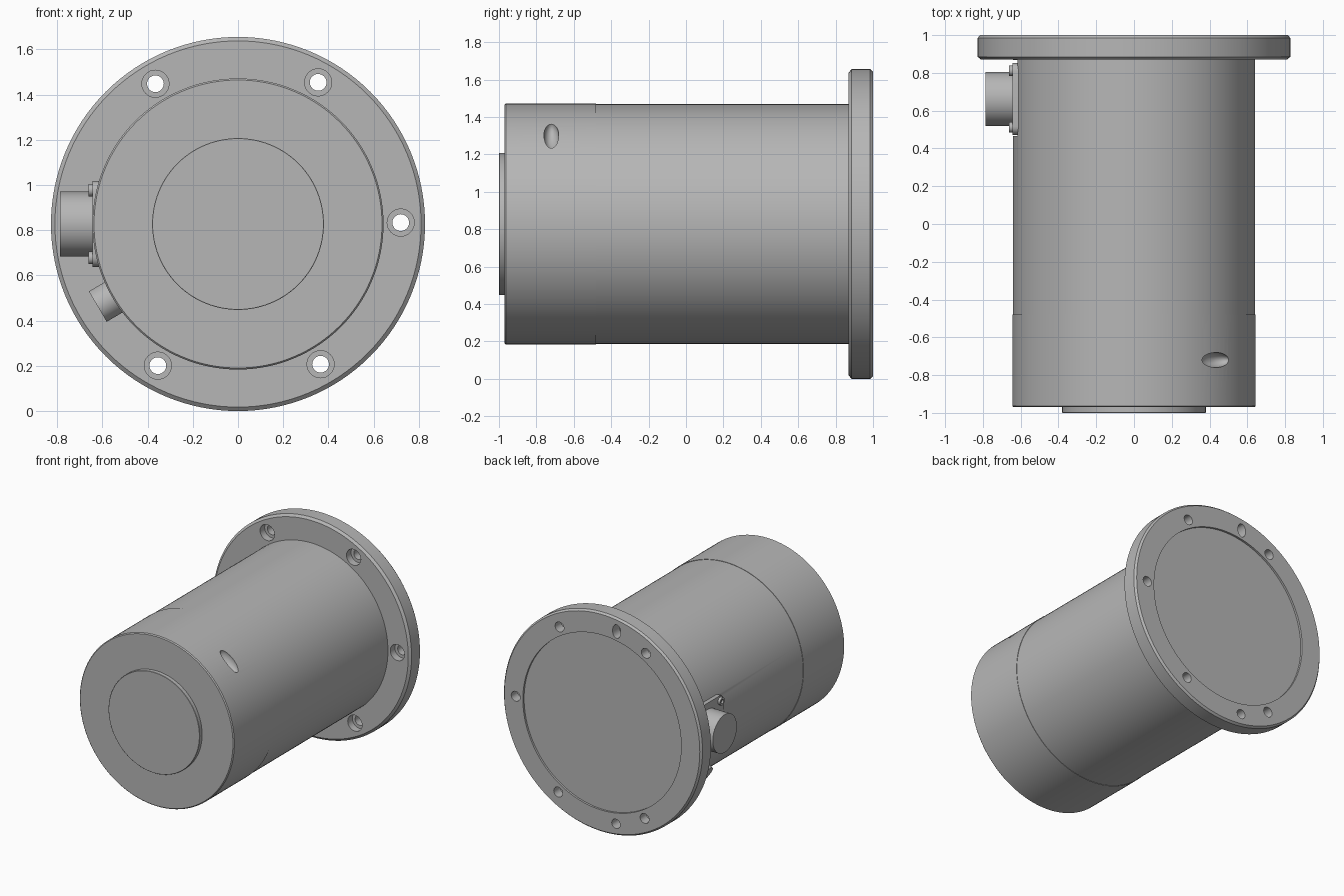
import bpy, bmesh, math
from mathutils import Vector, Matrix

if "Cube" in bpy.data.objects:
    bpy.data.objects.remove(bpy.data.objects["Cube"])

CZ = 0.8275  # height of the main axis

grey = bpy.data.materials.new("mid grey")
grey.diffuse_color = (0.47, 0.47, 0.47, 1)
grey.use_nodes = True
grey.node_tree.nodes["Principled BSDF"].inputs["Base Color"].default_value = grey.diffuse_color


def finish(name, bm):
    bmesh.ops.recalc_face_normals(bm, faces=bm.faces)
    me = bpy.data.meshes.new(name)
    bm.to_mesh(me)
    bm.free()
    me.materials.append(grey)
    ob = bpy.data.objects.new(name, me)
    bpy.context.collection.objects.link(ob)
    return ob


def turned(name, profile, origin, axis, segs=48, stretch=(1, 1)):
    """Closed turned part: profile is (radius, distance along axis)."""
    bm = bmesh.new()
    rings = []
    for r, t in profile:
        rings.append([bm.verts.new((r * stretch[0] * math.cos(2 * math.pi * i / segs),
                                    r * stretch[1] * math.sin(2 * math.pi * i / segs), t))
                      for i in range(segs)])
    for a, b in zip(rings, rings[1:]):
        for i in range(segs):
            j = (i + 1) % segs
            bm.faces.new((a[i], a[j], b[j], b[i]))
    bm.faces.new(rings[0])
    bm.faces.new(rings[-1])
    rot = Vector(axis).to_track_quat('Z', 'Y').to_matrix().to_4x4()
    bm.transform(Matrix.Translation(origin) @ rot)
    return finish(name, bm)


def box(name, lo, hi):
    bm = bmesh.new()
    bmesh.ops.create_cube(bm, size=1)
    for v in bm.verts:
        v.co = [(lo[k] + hi[k]) / 2 + v.co[k] * (hi[k] - lo[k]) for k in range(3)]
    return finish(name, bm)


def activate(ob):
    bpy.ops.object.select_all(action='DESELECT')
    ob.select_set(True)
    bpy.context.view_layer.objects.active = ob


def cut(target, cutter):
    m = target.modifiers.new("cut", 'BOOLEAN')
    m.operation = 'DIFFERENCE'
    m.solver = 'EXACT'
    m.object = cutter
    activate(target)
    bpy.ops.object.modifier_apply(modifier=m.name)
    bpy.data.objects.remove(cutter)


def around(radius, degrees, y):
    a = math.radians(degrees)
    return Vector((radius * math.cos(a), y, CZ + radius * math.sin(a)))


Y = (0, 1, 0)
AXIS = (0, 0, CZ)

# Mounting flange with chamfered rims and a shallow recess in the back
flange = turned("mounting_flange", [(0.81, 0.87), (0.8275, 0.885), (0.8275, 0.985),
                                    (0.815, 1.0), (0.66, 1.0), (0.66, 0.985)],
                AXIS, Y, 128)

# Counterbored bolt holes; the sixth position is left free for the connector
for k in (0, 1, 2, 4, 5):
    p = around(0.72, 60 * k + 0.5, 0)
    cut(flange, turned("bolt_cutter", [(0.06, 0.8), (0.06, 0.925), (0.037, 0.925),
                                       (0.037, 1.1)], p, Y, 32))

# Blind locating slot and locating hole in the back
cut(flange, turned("slot_cutter", [(0.034, 0.92), (0.034, 1.1)],
                   around(0.73, 99.6, 0), Y, 32, (1, 1.5)))
cut(flange, turned("pin_cutter", [(0.035, 0.92), (0.035, 1.1)],
                   around(0.74, 261, 0), Y, 32))

# Main housing with a flat seat for the side connector
housing = turned("housing", [(0.641, -0.48), (0.641, 0.9)], AXIS, Y, 128)
cut(housing, box("seat_cutter", (-0.8, 0.465, CZ - 0.25), (-0.617, 0.868, CZ + 0.25)))

# End cap with an oval dimple in its upper right side
cap = turned("end_cap", [(0.637, -0.97), (0.644, -0.963), (0.644, -0.48)], AXIS, Y, 128)
dent = [(math.sin(math.pi * i / 12), -0.05 * math.cos(math.pi * i / 12)) for i in range(1, 12)]
dimple = turned("dimple_cutter", dent, around(0.638, 47.5, -0.72),
                around(1, 47.5, 0) - Vector(AXIS), 32)
radial = around(1, 47.5, 0) - Vector(AXIS)
for v in dimple.data.vertices:
    d = v.co - around(0.638, 47.5, -0.72)
    up = radial * d.dot(radial)
    side = d - up
    along = side.y
    tangent = Vector((side.x, 0, side.z))
    v.co = around(0.638, 47.5, -0.72) + up + Vector((0, along * 0.04, 0)) + tangent * 0.095
cut(cap, dimple)

# Raised disc on the front
disc = turned("front_disc", [(0.378, -1.0), (0.38, -0.998), (0.38, -0.96)], AXIS, Y, 96)

# Side connector: rounded plate, barrel and four socket screws
CY = 0.662
plate = box("connector_plate", (-0.643, CY - 0.19, CZ - 0.19), (-0.61, CY + 0.19, CZ + 0.19))
bm = bmesh.new()
bm.from_mesh(plate.data)
corners = [e for e in bm.edges if abs(e.verts[0].co.x - e.verts[1].co.x) > 0.01]
bmesh.ops.bevel(bm, geom=corners, offset=0.045, segments=6, affect='EDGES', profile=0.5)
bm.to_mesh(plate.data)
bm.free()
barrel = turned("connector_barrel", [(0.143, 0.61), (0.143, 0.787)],
                (0, CY, CZ), (-1, 0, 0), 64)
parts = [flange, housing, cap, disc, plate, barrel]
for sy in (-1, 1):
    for sz in (-1, 1):
        parts.append(turned("connector_screw", [(0.028, 0.63), (0.028, 0.662),
                                                (0.015, 0.662), (0.015, 0.648)],
                            (0, CY + sy * 0.15, CZ + sz * 0.15), (-1, 0, 0), 24))

# Small cable stub on the lower left
parts.append(turned("cable_stub", [(0.078, 0.6), (0.078, 0.72)], (0, CY, CZ),
                    around(1, 210.5, 0) - Vector(AXIS), 48))

# Smooth the curved walls and keep the edges sharp
for ob in parts:
    activate(ob)
    bpy.ops.object.shade_smooth_by_angle(angle=math.radians(30))
